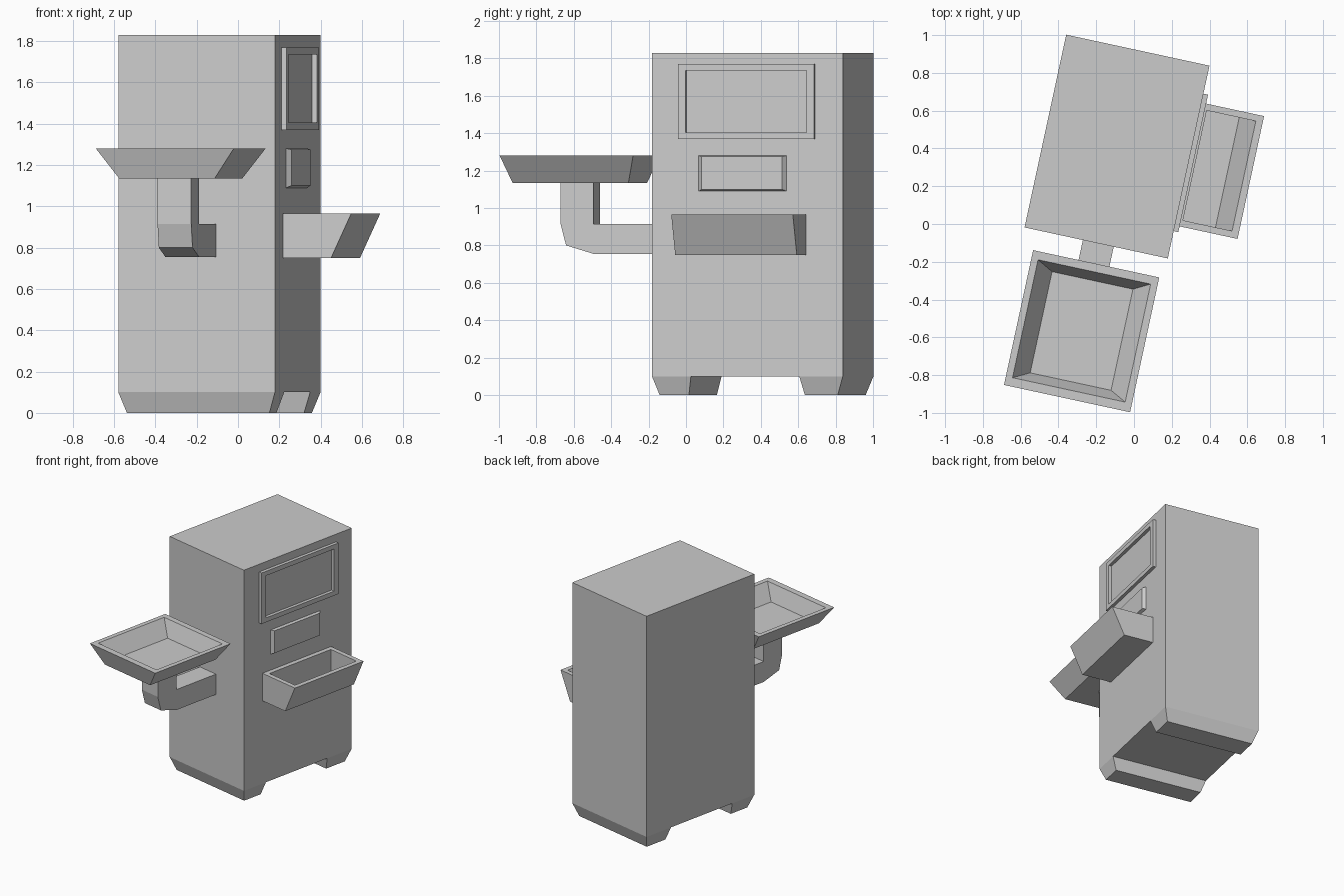
import bpy, bmesh, math
from mathutils import Matrix

if "Cube" in bpy.data.objects:
    bpy.data.objects.remove(bpy.data.objects["Cube"])

# The whole machine is turned about z; parts are built in its own axes (centre of cabinet = origin)
PLACE = Matrix.Translation((-0.09, 0.41, 0)) @ Matrix.Rotation(math.radians(-12.2), 4, 'Z')
W, D = 0.388, 0.522      # cabinet half width and half depth
BASE, TOP = 0.10, 1.83


def loft(name, rings, caps=True):
    """Skin successive rings of points into one mesh, optionally capping both ends."""
    bm = bmesh.new()
    loops = [[bm.verts.new(p) for p in r] for r in rings]
    n = len(loops[0])
    for a, b in zip(loops, loops[1:]):
        for i in range(n):
            j = (i + 1) % n
            bm.faces.new((a[i], a[j], b[j], b[i]))
    if caps:
        bm.faces.new(loops[0][::-1])
        bm.faces.new(loops[-1])
    else:
        for i in range(n):
            j = (i + 1) % n
            bm.faces.new((loops[-1][i], loops[-1][j], loops[0][j], loops[0][i]))
    bmesh.ops.recalc_face_normals(bm, faces=bm.faces)
    bm.transform(PLACE)
    me = bpy.data.meshes.new(name)
    bm.to_mesh(me)
    bm.free()
    ob = bpy.data.objects.new(name, me)
    bpy.context.collection.objects.link(ob)
    return ob


def flat(x0, x1, y0, y1, z):
    """Horizontal rectangle."""
    return [(x0, y0, z), (x1, y0, z), (x1, y1, z), (x0, y1, z)]


def upright(x, y0, y1, z0, z1):
    """Rectangle parallel to the cabinet's right side."""
    return [(x, y0, z0), (x, y1, z0), (x, y1, z1), (x, y0, z1)]


# Cabinet
loft("cabinet", [flat(-W, W, -D, D, BASE), flat(-W, W, -D, D, TOP)])

# Tapered feet, front and back
C = 0.035
loft("front_foot", [flat(-W + C, W - C, -D + C, -D + 0.195, 0),
                    flat(-W, W, -D, -D + 0.213, BASE)])
loft("back_foot", [flat(-W + C, W - C, D - 0.215, D - C, 0),
                   flat(-W, W, D - 0.238, D, BASE)])

# Screen frame on the right side
loft("screen_frame", [upright(W, -0.374, 0.37, 1.37, 1.77),
                      upright(W + 0.025, -0.374, 0.37, 1.37, 1.77),
                      upright(W + 0.025, -0.332, 0.328, 1.405, 1.735),
                      upright(W, -0.332, 0.328, 1.405, 1.735)], caps=False)

# Raised panel below the screen
loft("panel", [upright(W, -0.266, 0.215, 1.09, 1.28),
               upright(W + 0.022, -0.246, 0.195, 1.10, 1.275)])

# Collecting tray on the right side: outside, rim, inside
loft("side_tray", [flat(W, 0.627, -0.343, 0.322, 0.75),
                   flat(W, 0.727, -0.343, 0.322, 0.965),
                   flat(W + 0.036, 0.69, -0.308, 0.287, 0.965),
                   flat(W + 0.036, 0.60, -0.308, 0.287, 0.77)])

# Front tray: outside, rim, inside
loft("front_tray", [flat(-0.213, 0.26, -1.312, -0.678, 1.135),
                    flat(-0.318, 0.365, -1.36, -0.63, 1.28),
                    flat(-0.282, 0.328, -1.313, -0.674, 1.28),
                    flat(-0.196, 0.242, -1.268, -0.72, 1.16)])

# Bent arm carrying the front tray
profile = [(-D, 0.755), (-0.905, 0.755), (-1.055, 0.80), (-1.085, 0.915),
           (-1.085, 1.135), (-0.906, 1.135), (-0.906, 0.915), (-D, 0.915)]
loft("tray_arm", [[(x, y, z) for y, z in profile] for x in (-0.072, 0.095)])
